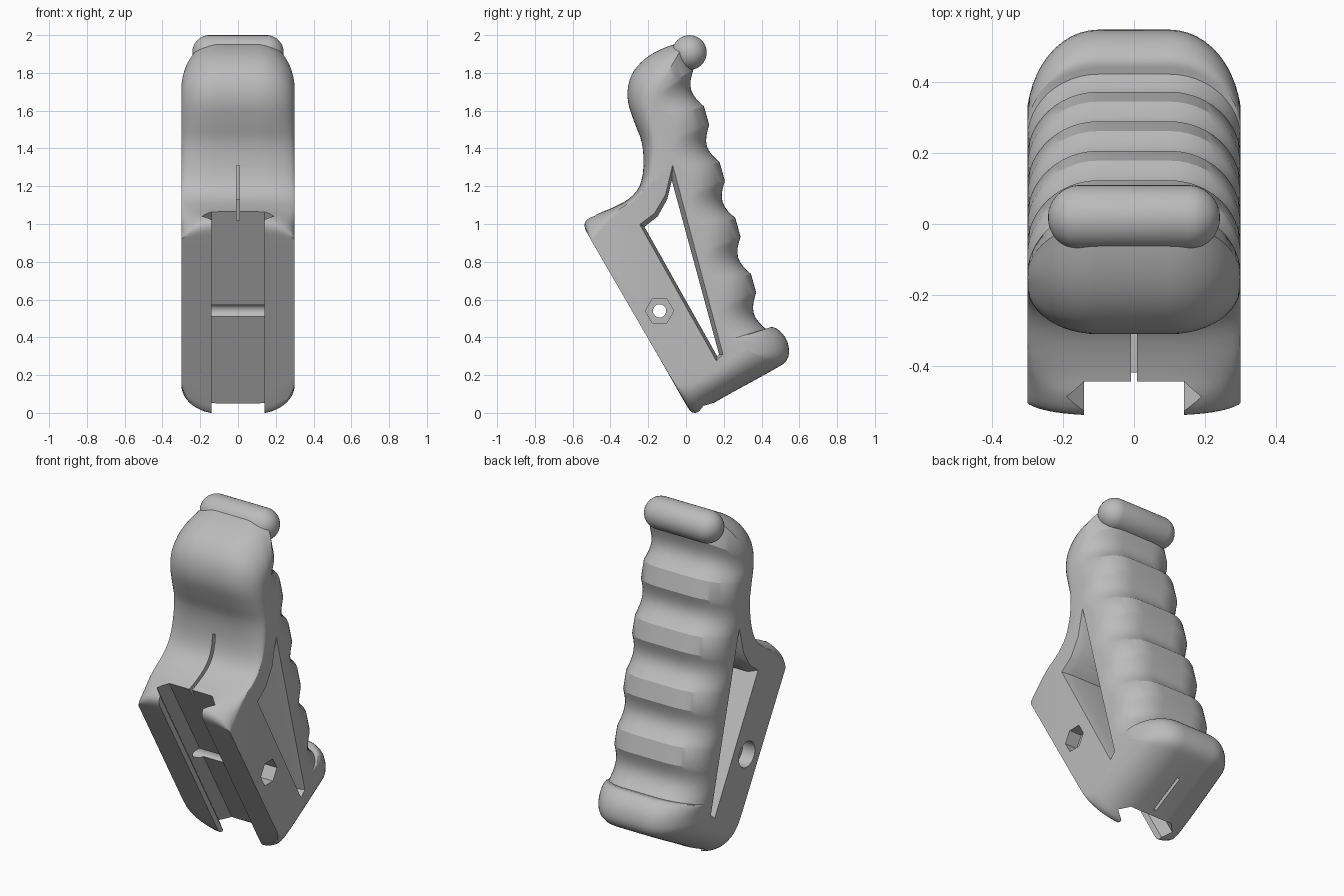
import bpy, bmesh, math
from mathutils import Matrix, Vector

if "Cube" in bpy.data.objects:
    bpy.data.objects.remove(bpy.data.objects["Cube"])

GREY = (0.5, 0.5, 0.5, 1)
mat = bpy.data.materials.new("plain grey")
mat.use_nodes = True
mat.diffuse_color = GREY
mat.node_tree.nodes["Principled BSDF"].inputs["Base Color"].default_value = GREY


def finish(name, bm):
    bmesh.ops.recalc_face_normals(bm, faces=bm.faces)
    mesh = bpy.data.meshes.new(name)
    bm.to_mesh(mesh)
    bm.free()
    mesh.materials.append(mat)
    obj = bpy.data.objects.new(name, mesh)
    bpy.context.collection.objects.link(obj)
    return obj


def loft(name, profile, slices, matrix=None):
    """Skin a (y, z, dy, dz) outline over (x, weight) slices."""
    bm = bmesh.new()
    rings = [[bm.verts.new((x, y + w * dy, z + w * dz)) for y, z, dy, dz in profile]
             for x, w in slices]
    n = len(profile)
    for a, b in zip(rings, rings[1:]):
        for i in range(n):
            j = (i + 1) % n
            bm.faces.new((a[i], a[j], b[j], b[i]))
    bm.faces.new(rings[0])
    bm.faces.new(rings[-1])
    if matrix:
        bm.transform(matrix)
    return finish(name, bm)


def soften(points, rounds=2):
    """Corner-cutting that keeps both end points."""
    for _ in range(rounds):
        out = [points[0]]
        for a, b in zip(points, points[1:]):
            a, b = Vector(a), Vector(b)
            out += [a.lerp(b, 0.25), a.lerp(b, 0.75)]
        points = out + [points[-1]]
    return points


def flat(points):
    return [(y, z, 0, 0) for y, z in points]


def ring(y, z, r, n):
    return flat([(y + r * math.cos(math.tau * i / n), z + r * math.sin(math.tau * i / n))
                 for i in range(n)])


def combine(body, tool, operation):
    mod = body.modifiers.new(operation, 'BOOLEAN')
    mod.operation = operation
    mod.solver = 'EXACT'
    mod.use_self = True
    mod.object = tool
    bpy.context.view_layer.objects.active = body
    bpy.ops.object.modifier_apply(modifier=mod.name)
    bpy.data.objects.remove(tool)


# Outline: head, neck, rail strut and base; last two values pull in at the sides
outline = soften([
    (0, 1.97, -.15, -.26), (-.13, 1.93, -.02, -.21), (-.23, 1.87, .07, -.18),
    (-.3, 1.78, .13, -.11), (-.315, 1.66, .14, -.05), (-.275, 1.54, .11, -.02),
    (-.225, 1.42, .07, 0), (-.225, 1.24, .04, 0), (-.28, 1.14, .03, 0),
    (-.42, 1.07, .03, -.02), (-.5, 1.05, .06, -.08), (-.55, 1, .05, -.09),
    (-.5, .91, 0, 0), (-.1, .22, 0, 0), (-.01, .06, -.09, .16),
    (.04, -.02, -.09, .16), (.12, .04, -.06, .12), (.45, .22, -.12, .12),
    (.55, .28, -.25, .05), (.54, .39, -.25, -.02), (.47, .46, -.2, -.07),
    (.42, .445, -.18, -.055)])

# Finger grooves up the back
PITCH, GROOVE, LENGTH = .307, .205, 1.433
stops = sorted({k * PITCH + GROOVE * i / 8 for k in range(5) for i in range(9)}, reverse=True)
for s in stops:
    t = (s % PITCH) / GROOVE
    sag = .042 * math.sin(math.pi * t) if t < 1 else 0
    outline.append((.04 + .27 * s - .963 * sag, 1.82 - .963 * s - .27 * sag,
                    -.185, -.054 - .07 * max(0, 1 - s / GROOVE)))

STEPS = 12
half = [(.1 + .2 * math.sin(a), 1 - math.cos(a))
        for a in (math.pi / 2 * i / STEPS for i in range(STEPS + 1))]
body = loft("grip_body", outline, [(-x, w) for x, w in reversed(half)] + half)

# Rounded bar across the top
bm = bmesh.new()
bmesh.ops.create_uvsphere(bm, u_segments=32, v_segments=17, radius=.092,
                          matrix=Matrix.Rotation(math.pi / 2, 4, 'Y'))
for v in bm.verts:
    v.co += Vector((math.copysign(.15, v.co.x), .018, 1.908))
combine(body, finish("top_bar", bm), 'UNION')

# Chamfered opening between grip and strut
opening = [(-.07, 1.33, -.005, -.1), (.2, .31, -.025, 0), (.16, .27, .005, .03),
           (-.25, 1, .03, -.015), (-.17, 1.06, .02, -.02), (-.11, 1.16, .01, -.03)]
cutters = [loft("opening", opening, [(-.31, 0), (-.25, 1), (.25, 1), (.31, 0)])]

# Dovetail rail slot along the strut
c, h = math.cos(math.pi / 6), .5
along = Matrix(((0, 1, 0, 0), (-h, 0, c, 0), (c, 0, h, .05), (0, 0, 0, 1)))
right = [(.14, -.1), (.14, .03), (.19, .075), (.14, .124)]
slot = flat(right + [(-x, d) for x, d in reversed(right)])
cutters.append(loft("rail_slot", slot, [(-.3, 0), (1.3, 0)], along))

# Cross bolt hole with round and hexagonal pockets
BOLT = (-.14, .54)
for name, r, n, x0, x1 in (("bolt_hole", .035, 24, -.4, .4),
                           ("bolt_head_pocket", .075, 32, -.4, -.22),
                           ("nut_pocket", .075, 6, .22, .4)):
    cutters.append(loft(name, ring(*BOLT, r, n), [(x0, 0), (x1, 0)]))

# Thin centre slits in the neck and base
neck = flat([(-.5, 1.02), (-.1, 1.02), (-.1, 1.31), (-.5, 1.31)])
base = flat([(.18, .05), (.38, .16), (.34, .24), (.14, .13)])
for name, shape in (("neck_slit", neck), ("base_slit", base)):
    cutters.append(loft(name, shape, [(-.009, 0), (.009, 0)]))

for cutter in cutters:
    combine(body, cutter, 'DIFFERENCE')

bpy.ops.object.select_all(action='DESELECT')
body.select_set(True)
bpy.context.view_layer.objects.active = body
bpy.ops.object.shade_smooth_by_angle(angle=math.radians(26))
